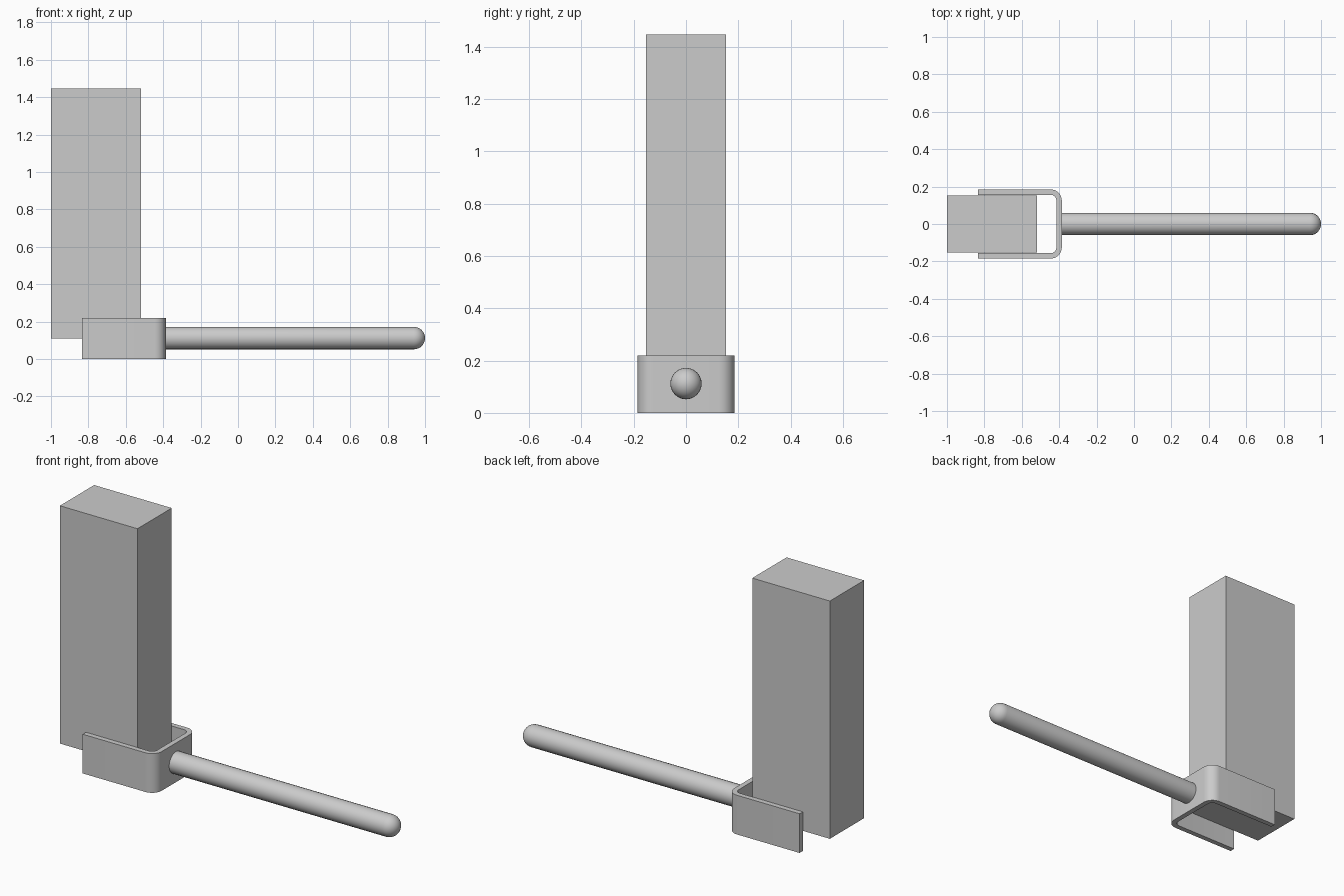
import bpy, bmesh
from math import sin, cos, pi

cube = bpy.data.objects.get("Cube")
if cube:
    bpy.data.objects.remove(cube, do_unlink=True)

grey = bpy.data.materials.new("light_grey")
grey.use_nodes = True
grey.diffuse_color = (0.6, 0.6, 0.6, 1)
grey.node_tree.nodes["Principled BSDF"].inputs["Base Color"].default_value = (0.6, 0.6, 0.6, 1)


def finish(name, bm, smooth=False):
    bmesh.ops.recalc_face_normals(bm, faces=bm.faces)
    mesh = bpy.data.meshes.new(name)
    bm.to_mesh(mesh)
    bm.free()
    mesh.materials.append(grey)
    obj = bpy.data.objects.new(name, mesh)
    bpy.context.collection.objects.link(obj)
    if smooth:
        bpy.ops.object.select_all(action='DESELECT')
        obj.select_set(True)
        bpy.context.view_layer.objects.active = obj
        bpy.ops.object.shade_smooth_by_angle(angle=pi / 6)
    return obj


def arc(cx, cy, r, start, end, steps=8):
    angles = [start + (end - start) * i / steps for i in range(steps + 1)]
    return [(cx + r * cos(a), cy + r * sin(a)) for a in angles]


# Upright block
bm = bmesh.new()
bmesh.ops.create_cube(bm, size=1)
bmesh.ops.scale(bm, vec=(0.482, 0.304, 1.335), verts=bm.verts)
bmesh.ops.translate(bm, vec=(-0.759, 0, 0.7785), verts=bm.verts)
finish("upright_block", bm)

# U-shaped clamp: rounded profile extruded upwards
BACK, FRONT, HALF, WALL, HEIGHT = -0.835, -0.386, 0.185, 0.029, 0.22
R = 0.06


def u_path(inset):
    r = R - inset
    cx, cy = FRONT - R, HALF - R
    return ([(BACK, inset - HALF)] + arc(cx, -cy, r, -pi / 2, 0)
            + arc(cx, cy, r, 0, pi / 2) + [(BACK, HALF - inset)])


bm = bmesh.new()
outer, inner = u_path(0), u_path(WALL)
rings = [[(bm.verts.new((*o, 0)), bm.verts.new((*i, 0)),
           bm.verts.new((*i, HEIGHT)), bm.verts.new((*o, HEIGHT)))]
         for o, i in zip(outer, inner)]
rings = [r[0] for r in rings]
for a, b in zip(rings, rings[1:]):
    for k in range(4):
        n = (k + 1) % 4
        bm.faces.new((a[k], a[n], b[n], b[k]))
bm.faces.new(rings[0])
bm.faces.new(rings[-1])
finish("clamp_bracket", bm, smooth=True)

# Rod with a domed tip: profile spun around the x axis
ROD, AXIS, START = 0.06, 0.112, FRONT - 0.01
profile = [(START, 0), (START, ROD)] + arc(1 - ROD, 0, ROD, pi / 2, 0)
bm = bmesh.new()
verts = [bm.verts.new((x, 0, z)) for x, z in profile]
edges = [bm.edges.new(pair) for pair in zip(verts, verts[1:])]
bmesh.ops.spin(bm, geom=verts + edges, cent=(0, 0, 0), axis=(1, 0, 0),
               angle=2 * pi, steps=24)
bmesh.ops.remove_doubles(bm, verts=bm.verts, dist=0.0005)
bmesh.ops.translate(bm, vec=(0, 0, AXIS), verts=bm.verts)
finish("handle_rod", bm, smooth=True)
